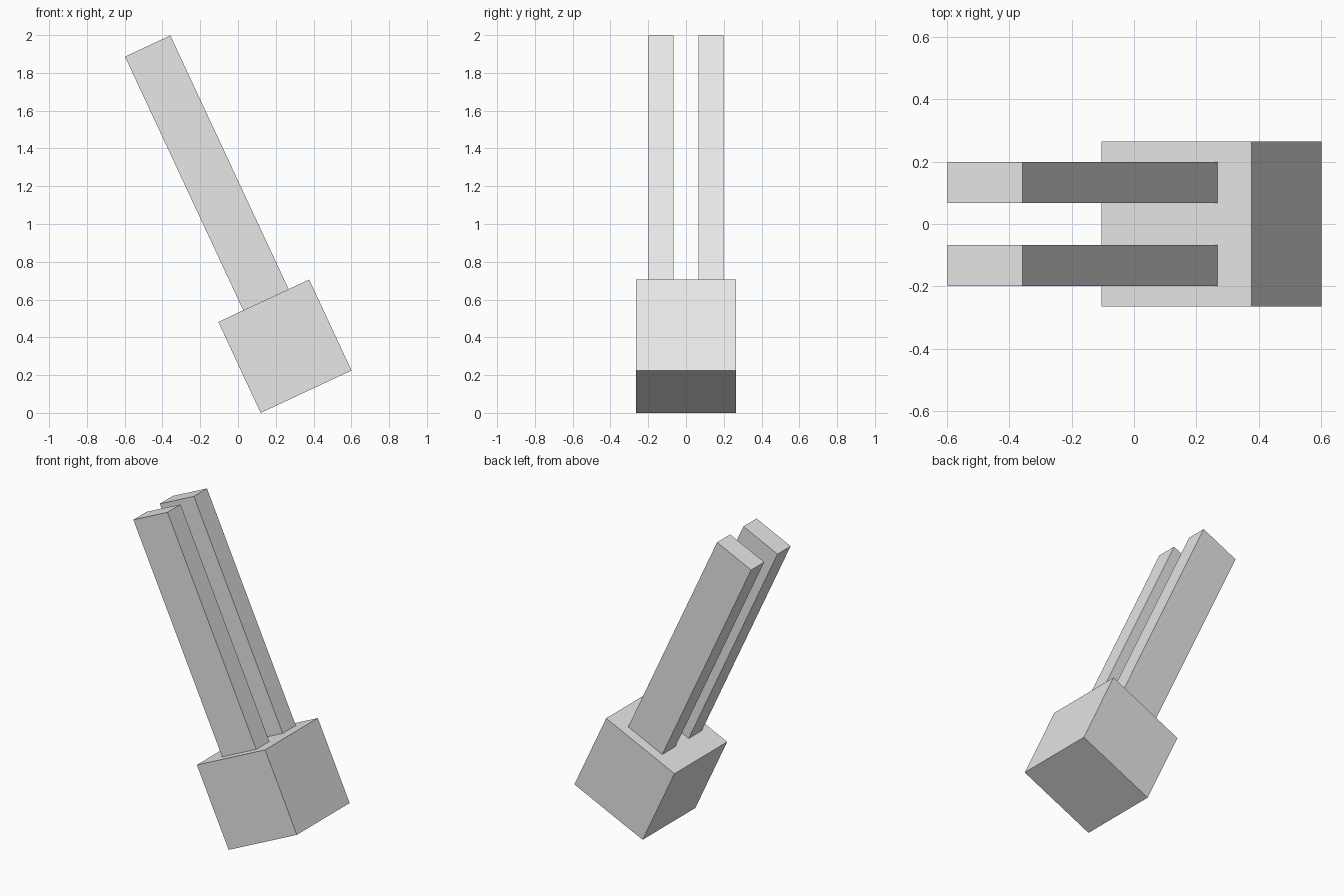
import bpy
import math
from mathutils import Matrix, Vector

if "Cube" in bpy.data.objects:
    bpy.data.objects.remove(bpy.data.objects["Cube"])

grey = bpy.data.materials.new("plain grey")
grey.diffuse_color = (0.8, 0.8, 0.8, 1)
grey.use_nodes = True
grey.node_tree.nodes["Principled BSDF"].inputs["Base Color"].default_value = grey.diffuse_color

# Everything shares one lean to the left, pivoting on the block's lowest edge
lean = Matrix.Translation((0.12, 0, 0)) @ Matrix.Rotation(math.radians(-25), 4, 'Y')


def box(name, low, high):
    """Box between two corners in the leaning frame."""
    low, high = Vector(low), Vector(high)
    bpy.ops.mesh.primitive_cube_add(size=1)
    ob = bpy.context.object
    ob.name = name
    ob.data.transform(lean @ Matrix.Translation((low + high) / 2)
                      @ Matrix.Diagonal((*(high - low), 1)))
    ob.data.materials.append(grey)


# Base block
S = 0.531
box("base_block", (0, -S / 2, 0), (S, S / 2, S))

# Pair of flat bars standing on the block
for name, y in (("front_bar", -0.133), ("back_bar", 0.133)):
    box(name, (0.146, y - 0.066, S), (0.411, y + 0.066, 2.013))
